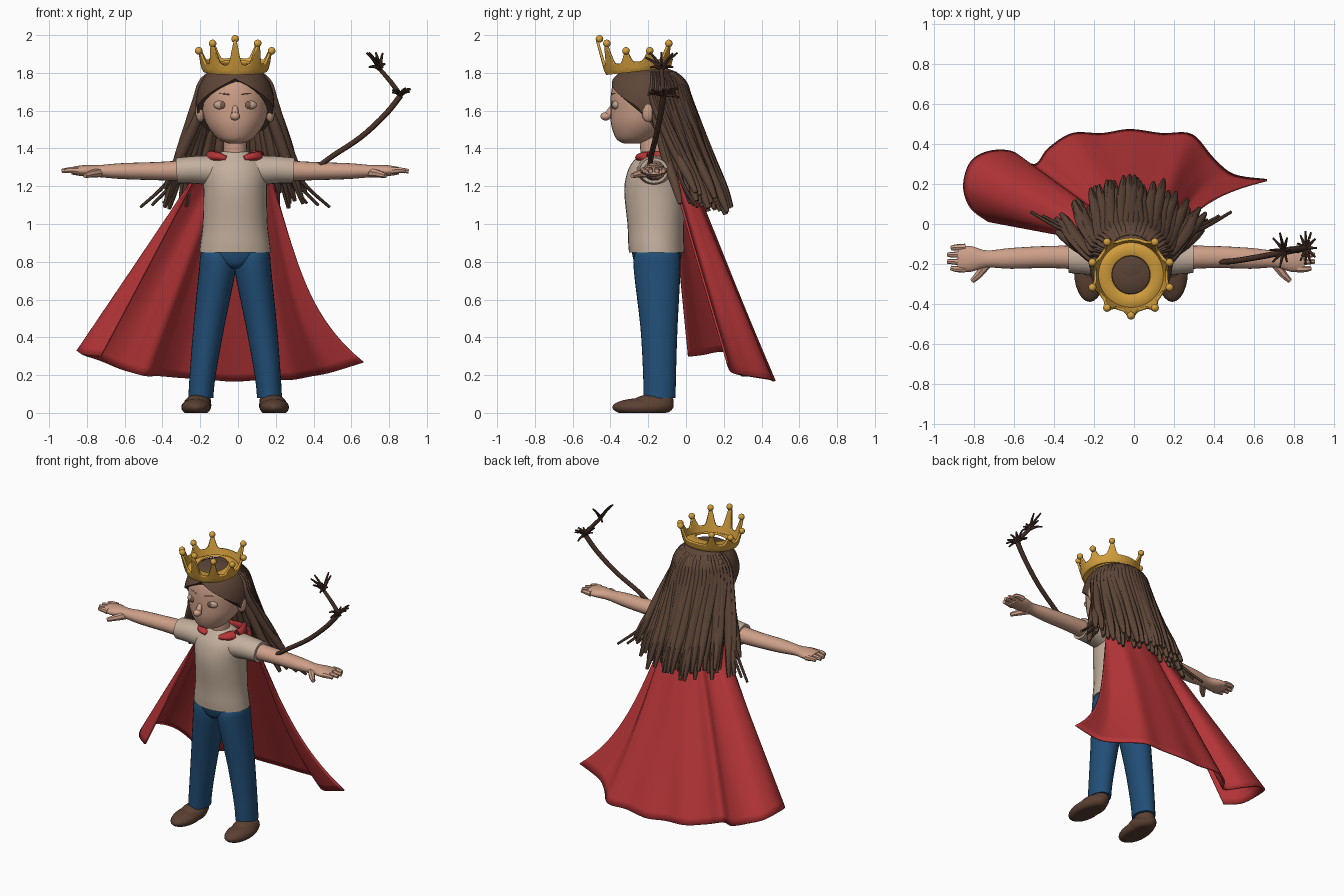
import bpy, bmesh, math, random
from math import sin, cos, pi
from mathutils import Vector

random.seed(4)
cube = bpy.data.objects.get("Cube")
if cube:
    bpy.data.objects.remove(cube)

MID = -0.015  # the body's own centre line
SIDES = (("left", 1), ("right", -1))


def material(name, *srgb):
    m = bpy.data.materials.new(name)
    colour = [c ** 2.2 for c in srgb] + [1]
    m.use_nodes = True
    m.diffuse_color = colour
    m.node_tree.nodes["Principled BSDF"].inputs["Base Color"].default_value = colour
    return m


skin_tone = material("skin", .80, .62, .53)
cream = material("cream cloth", .76, .68, .61)
denim = material("blue denim", .15, .31, .46)
red = material("red cloth", .71, .22, .23)
brown = material("brown hair", .37, .28, .23)
leather = material("brown leather", .36, .26, .21)
gold = material("gold", .83, .62, .25)
dark = material("dark brown", .28, .20, .17)
eye_tone = material("eye", .74, .63, .55)
iris_tone = material("iris", .48, .37, .31)


def finish(name, bm, mat, thick=0):
    bmesh.ops.recalc_face_normals(bm, faces=bm.faces)
    mesh = bpy.data.meshes.new(name)
    bm.to_mesh(mesh)
    bm.free()
    mesh.materials.append(mat)
    mesh.shade_smooth()
    mesh.set_sharp_from_angle(angle=math.radians(45))
    obj = bpy.data.objects.new(name, mesh)
    bpy.context.scene.collection.objects.link(obj)
    if thick:
        mod = obj.modifiers.new("thickness", "SOLIDIFY")
        mod.thickness = thick
    return obj


def skin(name, shells, mat, closed=True, caps=True, thick=0):
    """Joins rows of points into surfaces; one object may hold several shells."""
    bm = bmesh.new()
    for rows in shells:
        grid = [[bm.verts.new(p) for p in row] for row in rows]
        n = len(grid[0])
        for a, b in zip(grid, grid[1:]):
            for i in range(n if closed else n - 1):
                k = (i + 1) % n
                bm.faces.new((a[i], a[k], b[k], b[i]))
        if caps:
            bm.faces.new(grid[0])
            bm.faces.new(grid[-1])
    return finish(name, bm, mat, thick)


def smooth(points, steps):
    out = []
    last = len(points) - 1
    for i in range(last):
        quad = list(zip(points[max(i - 1, 0)], points[i], points[i + 1], points[min(i + 2, last)]))
        for j in range(steps):
            t = j / steps
            out.append([b + t * ((c - a) + t * ((2*a - 5*b + 4*c - d) + t * (3*b - a - 3*c + d))) / 2
                        for a, b, c, d in quad])
    return out + [list(points[last])]


def tube(sections, sides=8, steps=4, level=False):
    """Sections are x, y, z, then the half width across and the half depth."""
    pts = smooth(sections, steps)
    rows = []
    for i, p in enumerate(pts):
        c = Vector(p[:3])
        t = Vector(pts[min(i + 1, len(pts) - 1)][:3]) - Vector(pts[max(i - 1, 0)][:3])
        t = Vector((0, 0, 1)) if level else t.normalized()
        ref = Vector((1, 0, 0)) if abs(t.y) > .9 else Vector((0, 1, 0))
        u = ref.cross(t).normalized()
        v = t.cross(u)
        ru, rv = max(p[3], .002), max(p[4], .002)
        rows.append([c + u * ru * cos(a) + v * rv * sin(a)
                     for a in (2 * pi * k / sides for k in range(sides))])
    return rows


def round_tube(path, r0, r1, sides=7):
    n = len(path) - 1
    return tube([(*p, *[r0 + (r1 - r0) * i / n] * 2) for i, p in enumerate(path)], sides)


def balls(name, items, mat, floor=-1):
    bm = bmesh.new()
    for centre, radii in items:
        made = bmesh.ops.create_uvsphere(bm, u_segments=24, v_segments=14, radius=1)["verts"]
        for v in made:
            v.co = Vector([c + r * w for c, r, w in zip(centre, radii, v.co)])
            v.co.z = max(v.co.z, floor)
    return finish(name, bm, mat)


# Head, neck and face
skin("head", [tube([(MID, -.285, 1.425, .03, .04), (MID, -.27, 1.45, .09, .098),
                    (MID, -.232, 1.52, .148, .163), (MID, -.21, 1.6, .174, .19),
                    (MID, -.2, 1.7, .178, .196), (MID, -.2, 1.77, .14, .172),
                    (MID, -.2, 1.8, .08, .1)], 32, 5, True)], skin_tone)
skin("neck", [tube([(MID, -.17, 1.3, .065, .065), (MID, -.19, 1.5, .06, .06)], 20)], skin_tone)
skin("nose_bridge", [tube([(MID, -.385, 1.63, .012, .01), (MID, -.412, 1.58, .02, .02)], 12)], skin_tone)
balls("nose_tip", [((MID, -.425, 1.57), (.026, .028, .022))], skin_tone)
skin("mouth", [round_tube([(MID - .035, -.371, 1.5), (MID, -.381, 1.496), (MID + .035, -.371, 1.5)],
                          .005, .005)], skin_tone)
for side, s in SIDES:
    balls(side + "_ear", [((MID + s * .185, -.2, 1.6), (.026, .036, .06))], skin_tone)
    balls(side + "_eye", [((MID + s * .072, -.369, 1.63), (.042, .022, .025))], eye_tone)
    balls(side + "_iris", [((MID + s * .068, -.385, 1.63), (.017, .009, .019))], iris_tone)
    skin(side + "_brow", [round_tube([(MID + s * .03, -.392, 1.685), (MID + s * .07, -.378, 1.69),
                                      (MID + s * .11, -.35, 1.685)], .005, .004)], iris_tone)


# Hair cap with a centre parting, flat enough on top to carry the crown
def cap_point(a, phi, grow=0):
    r = sin(phi) ** .6 if phi < pi / 2 else sin(phi)
    return (MID + (.207 * r + grow) * sin(a), -.2 - (.225 * r + grow) * cos(a),
            1.63 + (.2 + grow) * cos(phi))


cap = []
for j in range(1, 25):
    row = []
    for k in range(72):
        a = 2 * pi * k / 72 - pi
        step = min(max((abs(a) - 1.3) / .5, 0), 1)
        row.append(cap_point(a, (.8 + .62 * min(abs(a), 1.8) + .4 * step) * (j / 24) ** 1.5))
    cap.append(row)
skin("hair_cap", [cap], brown, thick=.012)
balls("hair_crown", [((MID, -.2, 1.805), (.1, .1, .03))], brown)

# Long hair falling down the back: thick overlapping locks in two layers, plus loose ends
locks = []
for layer, count in ((0, 27), (1, 22)):
    for i in range(count):
        u = 2 * i / (count - 1) - 1
        a = pi - u * 1.45
        wob = random.uniform(-.025, .025)
        end = Vector((MID + .36 * u + wob, .22 - .18 * u * u - .07 * layer + wob,
                      1.08 + .04 * u * u + random.uniform(-.04, .05) + .02 * layer))
        top = cap_point(a, .5, -.004)
        brow = cap_point(a, .95, -.004)
        root = Vector(cap_point(a, 1.45, -.005 - .03 * layer))
        mid = root.lerp(end, .5) + Vector((random.uniform(-.012, .012), -.008, 0))
        locks.append(tube([(*top, .01, .008), (*brow, .02, .013), (*root, .027, .02),
                           (*mid, .029, .027), (*root.lerp(end, .82), .021, .023),
                           (*end, .01, .012)], 8))
for side, s in SIDES:
    for k in range(3):
        end = (MID + s * (.38 + .06 * k), .02 + .02 * k, 1.11 - .01 * k)
        locks.append(round_tube([(MID + s * .18, -.13, 1.6), (MID + s * .23, -.07, 1.42),
                                 (MID + s * (.3 + .03 * k), -.02, 1.22), end], .016, .008))
skin("long_hair", locks, brown)


# Crown: scalloped band with nine points and a ball on each, plain at the back
def tip_height(a):
    return 1.945 + .035 * cos(2 * a)


def crown_point(a, r, z):
    return (MID + r * sin(a), -.255 - r * cos(a), z)


band = [[] for _ in range(10)]
for k in range(160):
    a = 2 * pi * k / 160
    base = 1.82 - .018 * cos(a)
    pointed = abs(cos(5 * a)) ** 5 if abs(a - pi) > .31 else 0
    peak = base + .04 + (tip_height(a) - base - .04) * pointed
    band[0].append(crown_point(a, .1, base + .03))
    for j in range(9):
        z = base + (peak - base) * j / 8
        band[j + 1].append(crown_point(a, .162 + .27 * (z - base), z))
skin("crown_band", [band], gold, caps=False, thick=.014)
balls("crown_beads", [(crown_point(a, .203, tip_height(a)), (.02, .02, .02))
                      for a in (pi * k / 5 for k in range(-4, 5))], gold)

# Shirt with sleeves, arms and hands
skin("shirt", [tube([(MID, -.155, .85, .19, .147), (MID, -.158, .9, .184, .148),
                     (MID, -.16, 1, .172, .15),
                     (MID, -.165, 1.18, .168, .162), (MID, -.165, 1.29, .17, .14),
                     (MID, -.165, 1.35, .125, .1), (MID, -.17, 1.385, .065, .065)], 32, 4, True)], cream)
for side, s in SIDES:
    def out(x, *rest):
        return (MID + s * x, *rest)
    skin(side + "_sleeve", [tube([out(.08, -.165, 1.28, .085, .1), out(.2, -.17, 1.287, .074, .085),
                                  out(.31, -.17, 1.283, .068, .075)], 24)], cream)
    skin(side + "_arm", [tube([out(.25, -.168, 1.283, .055, .06), out(.42, -.165, 1.28, .048, .055),
                               out(.6, -.172, 1.28, .042, .052), out(.72, -.175, 1.28, .032, .043),
                               out(.8, -.175, 1.282, .03, .064), out(.865, -.172, 1.282, .02, .062)],
                              20)], skin_tone)
    fingers = [round_tube([out(.83, -.225 + .036 * k, 1.282), out(.875, -.225 + .036 * k, 1.285),
                           out(.9 + .018 * (k in (1, 2)), -.22 + .033 * k, 1.28)], .019, .012)
               for k in range(4)]
    fingers.append(round_tube([out(.72, -.195, 1.272), out(.76, -.25, 1.265),
                               out(.795, -.285, 1.255)], .026, .013))
    skin(side + "_fingers", fingers, skin_tone)

    # Trouser leg and shoe
    skin(side + "_trouser_leg", [tube([out(.088, -.155, .865, .08, .1), out(.091, -.154, .835, .093, .12),
                                       out(.095, -.153, .75, .097, .123), out(.14, -.143, .45, .082, .098),
                                       out(.172, -.14, .2, .069, .087),
                                       out(.182, -.14, .08, .066, .085)], 28, 4, True)], denim)
    balls(side + "_shoe", [(out(.207, -.235, .03), (.078, .155, .048)),
                           (out(.2, -.18, .04), (.074, .115, .058)),
                           (out(.188, -.14, .06), (.06, .075, .055))], leather, 0)
skin("trouser_seat", [tube([(MID, -.155, .865, .17, .134), (MID, -.154, .82, .165, .127),
                            (MID, -.154, .785, .1, .114), (MID, -.154, .765, .03, .09)],
                           32, 4, True)], denim)

# Cape: lofted from the shoulders to a wavy hem
hem = smooth([(-.73, .01, .30), (-.82, .08, .31), (-.855, .19, .33), (-.82, .31, .31), (-.73, .365, .28),
              (-.61, .365, .23), (-.5, .3, .2), (-.43, .38, .2), (-.31, .455, .19), (-.16, .455, .18),
              (-.02, .475, .17), (.14, .455, .18), (.29, .45, .18), (.4, .33, .2), (.5, .25, .22),
              (.665, .225, .27)], 6)
cape = []
for j in range(29):
    s = j / 28
    row = []
    for i, h in enumerate(hem):
        u = i / (len(hem) - 1)
        t = (u - .5) * 3
        top = Vector((MID + .165 * sin(t), -.1 + .095 * cos(t), 1.355))
        flick = min(max((h[0] - .2) / .3, 0), 1) * .4
        p = top.lerp(Vector(h), s)
        p.x = top.x + (h[0] - top.x) * (s * (1 - flick) + flick * s ** 5)
        p.y += .004 * sin(u * 44) * sin(pi * s)
        row.append(p)
    cape.append(row)
skin("cape", [cape], red, closed=False, caps=False, thick=.012)
for side, s in SIDES:
    skin(side + "_cape_collar", [tube([(MID + s * .045, -.25, 1.345, .014, .018),
                                       (MID + s * .09, -.225, 1.355, .024, .04),
                                       (MID + s * .13, -.15, 1.352, .035, .028),
                                       (MID + s * .1, -.05, 1.35, .04, .018)], 16)], red)

# Stray twisted lock rising beside the left arm, with frayed ends
node, fork = (.86, -.12, 1.68), (.75, -.13, 1.82)
twigs = [round_tube([(.42, -.19, 1.3), (.5, -.185, 1.36), (.65, -.16, 1.46), (.78, -.135, 1.58), node],
                    .014, .016, 9),
         round_tube([node, (.81, -.125, 1.75), fork], .014, .011, 9)]
for centre, count, lean in ((node, 11, (.005, 0, .005)), (fork, 8, (-.02, 0, .05))):
    c = Vector(centre)
    for k in range(count):
        a = 2 * pi * k / count
        tip = c + Vector(lean) + Vector((.05 * cos(a), .085 * sin(a), random.uniform(-.045, .04)))
        bend = c.lerp(tip, .5) + Vector((0, 0, .008))
        twigs.append(round_tube([c, bend, tip], .011, .005, 6))
skin("stray_lock", twigs, dark)
